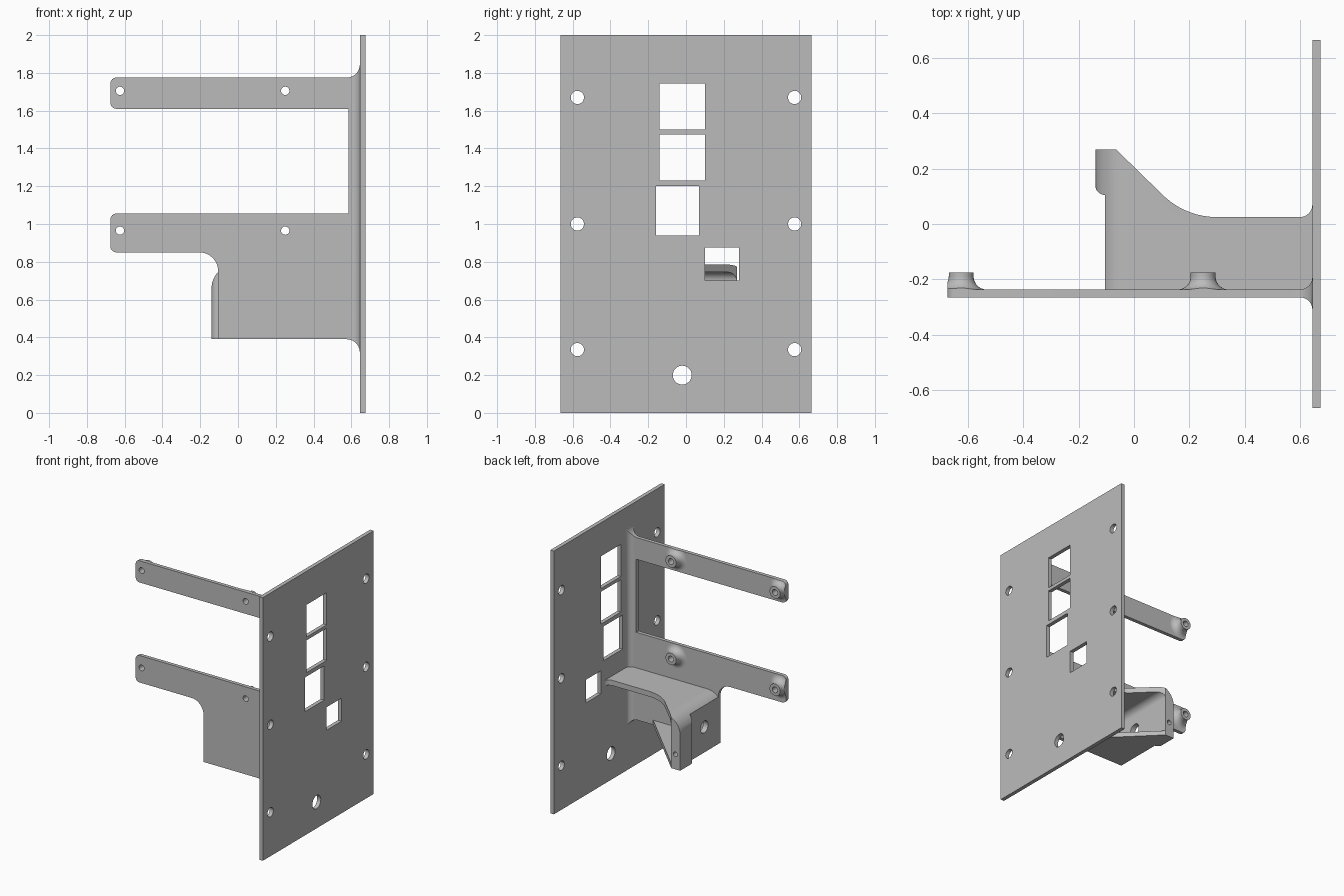
import bpy, bmesh
from math import cos, sin, radians, tau
from mathutils import Matrix

if "Cube" in bpy.data.objects:
    bpy.data.objects.remove(bpy.data.objects["Cube"], do_unlink=True)

GREY = (0.5, 0.5, 0.5, 1)
grey = bpy.data.materials.new("plain grey")
grey.use_nodes = True
grey.diffuse_color = GREY
grey.node_tree.nodes["Principled BSDF"].inputs["Base Color"].default_value = GREY

# Drawing planes: columns are the sketch u, sketch v and thickness directions
PLANES = {
    "x": Matrix(((0, 0, 1), (1, 0, 0), (0, 1, 0))).to_4x4(),
    "y": Matrix(((1, 0, 0), (0, 0, -1), (0, 1, 0))).to_4x4(),
    "z": Matrix.Identity(4),
}


def arc(cu, cv, r, start, end, steps=10):
    angles = [radians(start + (end - start) * i / steps) for i in range(steps + 1)]
    return [(cu + r * cos(a), cv + r * sin(a)) for a in angles]


def circle(cu, cv, r):
    return arc(cu, cv, r, 0, 360, 32)[:-1]


def rect(u0, u1, v0, v1):
    return [(u0, v0), (u1, v0), (u1, v1), (u0, v1)]


def evaluated_mesh(obj):
    deps = bpy.context.evaluated_depsgraph_get()
    return bpy.data.meshes.new_from_object(obj.evaluated_get(deps))


def add_object(name, bm):
    bmesh.ops.remove_doubles(bm, verts=bm.verts[:], dist=1e-5)
    bmesh.ops.recalc_face_normals(bm, faces=bm.faces[:])
    mesh = bpy.data.meshes.new(name)
    bm.to_mesh(mesh)
    bm.free()
    mesh.materials.append(grey)
    obj = bpy.data.objects.new(name, mesh)
    bpy.context.collection.objects.link(obj)
    return obj


def slab(name, loops, axis, lo, hi):
    """Filled sketch (outline plus holes) thickened from lo to hi along an axis."""
    curve = bpy.data.curves.new(name, "CURVE")
    curve.dimensions = "2D"
    curve.fill_mode = "BOTH"
    curve.extrude = (hi - lo) / 2
    for loop in loops:
        spline = curve.splines.new("POLY")
        spline.points.add(len(loop) - 1)
        for point, (u, v) in zip(spline.points, loop):
            point.co = (u, v, 0, 1)
        spline.use_cyclic_u = True
    sketch = bpy.data.objects.new(name + " sketch", curve)
    bpy.context.collection.objects.link(sketch)
    bpy.context.view_layer.update()
    bm = bmesh.new()
    bm.from_mesh(evaluated_mesh(sketch))
    bpy.data.objects.remove(sketch, do_unlink=True)
    bm.transform(PLANES[axis])
    offset = [(lo + hi) / 2 if a == axis else 0 for a in "xyz"]
    bm.transform(Matrix.Translation(offset))
    return add_object(name, bm)


def boolean(obj, tool, operation):
    mod = obj.modifiers.new("cut", "BOOLEAN")
    mod.object, mod.operation, mod.solver = tool, operation, "EXACT"
    bpy.context.view_layer.update()
    mesh = evaluated_mesh(obj)
    obj.modifiers.clear()
    obj.data = mesh
    bpy.data.objects.remove(tool, do_unlink=True)


def smooth(obj):
    bpy.ops.object.select_all(action="DESELECT")
    obj.select_set(True)
    bpy.context.view_layer.objects.active = obj
    bpy.ops.object.shade_smooth_by_angle(angle=radians(30))


# Face plate with screw holes, cable hole and socket windows
holes = [circle(y, z, 0.035) for y in (-0.575, 0.575) for z in (0.335, 1.0, 1.67)]
holes.append(circle(-0.02, 0.2, 0.05))
windows = [rect(-0.14, 0.1, 1.5, 1.745), rect(-0.14, 0.1, 1.23, 1.475),
           rect(-0.16, 0.07, 0.94, 1.2), rect(0.1, 0.28, 0.7, 0.875)]
parts = [slab("face_plate", [rect(-0.665, 0.665, 0, 2)] + holes + windows,
              "x", 0.645, 0.675)]

# Side bracket with two arms
outline = (
    [(0.65, 0.32)] + arc(0.575, 0.32, 0.07, 0, 90)
    + [(-0.105, 0.39)] + arc(-0.205, 0.75, 0.1, 0, 90)
    + arc(-0.645, 0.88, 0.03, 270, 180, 6) + arc(-0.645, 1.025, 0.03, 180, 90, 6)
    + [(0.585, 1.055), (0.585, 1.61)]
    + arc(-0.645, 1.64, 0.03, 270, 180, 6) + arc(-0.645, 1.745, 0.03, 180, 90, 6)
    + arc(0.575, 1.845, 0.07, 270, 360) + [(0.65, 1.845)]
)
mounts = [(x, z) for x in (-0.625, 0.25) for z in (0.965, 1.705)]
parts.append(slab("side_bracket", [outline] + [circle(x, z, 0.022) for x, z in mounts],
                  "y", -0.265, -0.237))


def clip_to_bracket(obj):
    boolean(obj, slab("clip", [outline], "y", -0.5, 0), "INTERSECT")


# Rounded root where the bracket meets the plate
root = ([(0.65, -0.31)] + arc(0.6, -0.31, 0.045, 0, 90)
        + arc(0.6, -0.192, 0.045, 270, 360) + [(0.65, -0.192)])
parts.append(slab("bracket_root", [root], "z", 0.3, 1.9))
clip_to_bracket(parts[-1])

# Flared screw bosses on the arms
boss_profile = ([(0.022, -0.25), (0.022, -0.175), (0.045, -0.175)]
                + arc(0.092, -0.19, 0.047, 180, 270) + [(0.092, -0.25)])
for x, z in mounts:
    bm = bmesh.new()
    ring = [bm.verts.new((r, y, 0)) for r, y in boss_profile]
    edges = [bm.edges.new((ring[i - 1], ring[i])) for i in range(len(ring))]
    bmesh.ops.spin(bm, geom=ring + edges, cent=(0, 0, 0), axis=(0, 1, 0),
                   angle=tau, steps=32)
    bm.transform(Matrix.Translation((x, 0, z)))
    parts.append(add_object("screw_boss", bm))
    clip_to_bracket(parts[-1])

# Shelf that bends down into an end wall, trimmed to its plan shape
bend = ([(0.65, 0.785)] + arc(-0.015, 0.66, 0.125, 90, 180, 14)
        + [(-0.14, 0.39), (-0.065, 0.39)]
        + arc(-0.015, 0.695, 0.05, 180, 90) + [(0.65, 0.745)])
plan = ([(-0.105, -0.25), (0.65, -0.25), (0.65, 0.07)]
        + arc(0.6, 0.07, 0.045, 360, 270) + arc(0.3, 0.305, 0.28, 270, 225, 12)
        + [(-0.065, 0.27), (-0.14, 0.27)] + arc(-0.105, 0.14, 0.035, 180, 270))
shelf = slab("shelf_and_end_wall", [bend], "y", -0.4, 0.4)
boolean(shelf, slab("plan", [plan], "z", 0.2, 1.0), "INTERSECT")
boolean(shelf, slab("wall hole", [circle(-0.07, 0.584, 0.045)], "x", -0.2, 0), "DIFFERENCE")
boolean(shelf, slab("end hole", [circle(-0.1, 0.505, 0.018)], "y", 0.17, 0.3), "DIFFERENCE")
parts.append(shelf)

# Triangular floor under the shelf
floor = [(-0.07, -0.25), (0.455, -0.25), (-0.065, 0.27), (-0.07, 0.27)]
parts.append(slab("shelf_floor", [floor], "z", 0.39, 0.425))

for part in parts:
    smooth(part)
